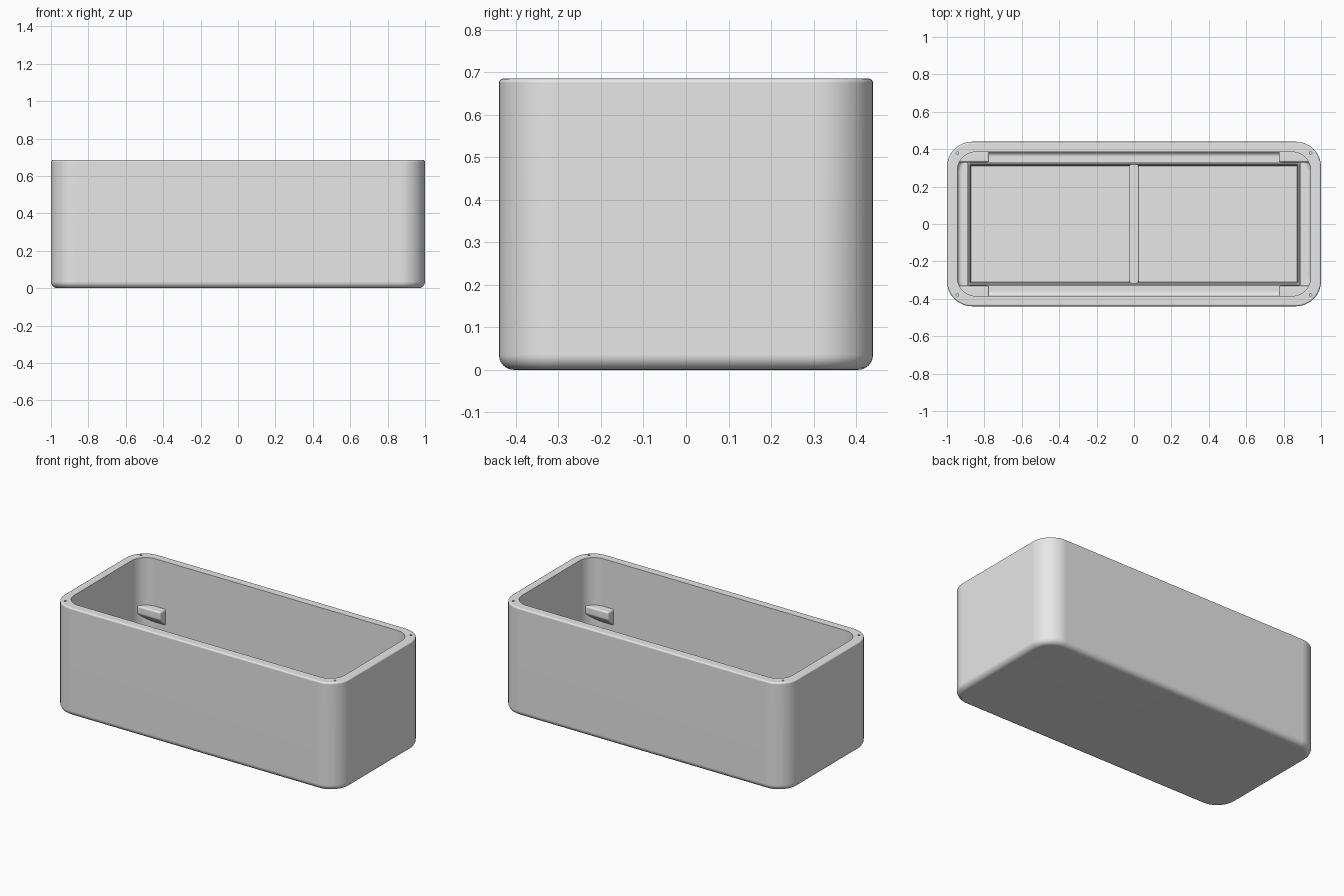
import bpy, bmesh
from math import sin, cos, pi
from mathutils import Matrix

if "Cube" in bpy.data.objects:
    bpy.data.objects.remove(bpy.data.objects["Cube"])

grey = bpy.data.materials.new("light grey plastic")
grey.use_nodes = True
grey.diffuse_color = (0.8, 0.8, 0.8, 1)
grey.node_tree.nodes["Principled BSDF"].inputs["Base Color"].default_value = (0.8, 0.8, 0.8, 1)


def finish(name, bm, smooth=True):
    bmesh.ops.recalc_face_normals(bm, faces=bm.faces)
    mesh = bpy.data.meshes.new(name)
    bm.to_mesh(mesh)
    bm.free()
    mesh.materials.append(grey)
    obj = bpy.data.objects.new(name, mesh)
    bpy.context.collection.objects.link(obj)
    if smooth:
        shade(obj)
    return obj


def shade(obj):
    bpy.ops.object.select_all(action="DESELECT")
    bpy.context.view_layer.objects.active = obj
    obj.select_set(True)
    bpy.ops.object.shade_smooth_by_angle(angle=pi / 5)
    weighted = obj.modifiers.new("weighted normals", "WEIGHTED_NORMAL")
    weighted.keep_sharp = True


def ring(bm, hx, hy, r, z, steps=12):
    """Rounded rectangle of vertices at height z."""
    verts = []
    for k, (sx, sy) in enumerate([(1, 1), (-1, 1), (-1, -1), (1, -1)]):
        for i in range(steps + 1):
            a = (k + i / steps) * pi / 2
            verts.append(bm.verts.new((sx * (hx - r) + r * cos(a),
                                       sy * (hy - r) + r * sin(a), z)))
    return verts


def loft(bm, rings, caps=True, closed=False):
    pairs = list(zip(rings, rings[1:]))
    if closed:
        pairs.append((rings[-1], rings[0]))
    for low, high in pairs:
        n = len(low)
        for i in range(n):
            j = (i + 1) % n
            bm.faces.new((low[i], low[j], high[j], high[i]))
    if caps:
        bm.faces.new(rings[0])
        bm.faces.new(rings[-1])


def fillet(radius, steps=6):
    """Pairs of (inset, drop) along a quarter round, from face to side."""
    return [(radius * (1 - sin(a)), radius * (1 - cos(a)))
            for a in (i / steps * pi / 2 for i in range(steps + 1))]


# Open box shell with rounded corners, base and rim
TOP, FLOOR = 0.685, 0.06
bm = bmesh.new()
profile = [(1 - d, 0.44 - d, 0.135 - d, z) for d, z in fillet(0.035)]
profile += [(1 - d, 0.44 - d, 0.135 - d, TOP - z) for d, z in reversed(fillet(0.01, 4))]
profile += [(0.945, 0.385, 0.1, TOP)]
profile += [(0.945 - d, 0.385 - d, 0.1 - d, FLOOR + z) for d, z in reversed(fillet(0.025))]
loft(bm, [ring(bm, *p) for p in profile])
shell = finish("box_shell", bm, smooth=False)

# Screw holes in the rim corners
bm = bmesh.new()
for sx in (-1, 1):
    for sy in (-1, 1):
        bmesh.ops.create_cone(bm, cap_ends=True, segments=16, radius1=0.007, radius2=0.007,
                              depth=0.2, matrix=Matrix.Translation((sx * 0.944, sy * 0.379, TOP)))
cutter = finish("screw_hole_cutter", bm, smooth=False)
cutter.hide_render = True
cut = shell.modifiers.new("screw holes", "BOOLEAN")
cut.object = cutter
cut.operation = "DIFFERENCE"
cut.solver = "EXACT"
bpy.context.view_layer.objects.active = shell
bpy.ops.object.modifier_apply(modifier=cut.name)
bpy.data.objects.remove(cutter)
shade(shell)

# Sloped support brackets in the four inner corners
for side, sx in (("right", -1), ("left", 1)):
    for end, sy in (("front", -1), ("back", 1)):
        bm = bmesh.new()
        section = [(0.4, 0.385), (0.33, 0.385), (0.33, 0.335), (0.4, 0.27)]
        face = bm.faces.new([bm.verts.new((sx * 0.775, sy * y, z)) for y, z in section])
        new = bmesh.ops.extrude_face_region(bm, geom=[face])["geom"]
        bmesh.ops.translate(bm, vec=(sx * 0.17, 0, 0),
                            verts=[v for v in new if isinstance(v, bmesh.types.BMVert)])
        bmesh.ops.recalc_face_normals(bm, faces=bm.faces)
        bmesh.ops.bevel(bm, geom=bm.edges[:], offset=0.01, segments=3,
                        profile=0.5, affect="EDGES")
        finish(f"corner_bracket_{end}_{side}", bm)

# Low rectangular lip on the floor
bm = bmesh.new()
lip = [(0.89, 0.33, 0.05), (0.89, 0.33, 0.095), (0.885, 0.325, 0.1),
       (0.88, 0.32, 0.1), (0.875, 0.315, 0.095), (0.87, 0.31, 0.05)]
loft(bm, [ring(bm, hx, hy, 0.004, z, 2) for hx, hy, z in lip], caps=False, closed=True)
finish("floor_lip", bm)

# Rounded divider across the middle
bm = bmesh.new()
bar = [(0.028, 0.325, 0.027, 0.05)]
bar += [(0.028 - d, 0.325 - d, 0.027 - d, 0.1 - z) for d, z in reversed(fillet(0.01, 4))]
loft(bm, [ring(bm, *p, 6) for p in bar])
finish("floor_divider", bm)
